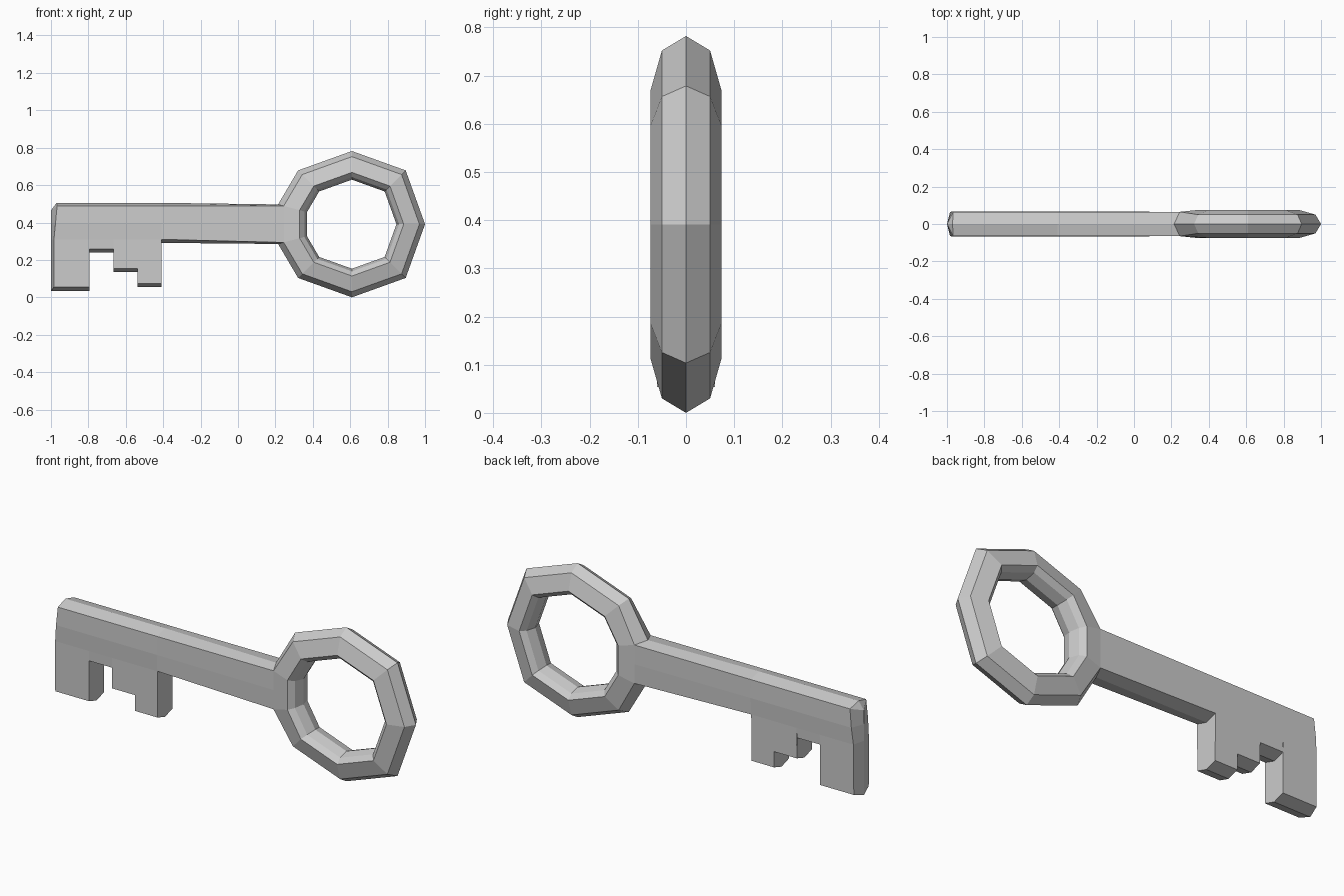
import bpy, bmesh
from math import sin, cos, radians

if "Cube" in bpy.data.objects:
    bpy.data.objects.remove(bpy.data.objects["Cube"])

CX, CZ = 0.609, 0.391          # centre of the ring


def finish(bm, name):
    bmesh.ops.remove_doubles(bm, verts=bm.verts, dist=0.0005)
    bmesh.ops.dissolve_degenerate(bm, edges=bm.edges, dist=0.0005)
    bmesh.ops.recalc_face_normals(bm, faces=bm.faces)
    mesh = bpy.data.meshes.new(name)
    bm.to_mesh(mesh)
    bm.free()
    ob = bpy.data.objects.new(name, mesh)
    bpy.context.collection.objects.link(ob)
    return ob


def face(bm, pts):
    bm.faces.new([bm.verts.new(p) for p in pts])


# Ring handle: faceted section swept round nine corners, open where the shank joins
half = [(0.391, 0), (0.361, 0.05), (0.277, 0.074), (0.252, 0.05), (0.238, 0)]
profile = half + [(r, -y) for r, y in half[-2:0:-1]]
corners = [(0, 1), (45, 1.04), (90, 1), (135, 1.04), (165, 1.045),
           (195, 1.045), (225, 1.04), (270, 1), (315, 1.04)]


def ring_section(angle, scale):
    a = radians(angle)
    neck = angle in (165, 195)
    pts = []
    for r, y in profile:
        if neck and r == 0.361:
            y = 0.065 if y > 0 else -0.065
        pts.append((CX + r * scale * cos(a), y, CZ + r * scale * sin(a)))
    return pts


rings = [ring_section(*c) for c in corners]
bm = bmesh.new()
n = len(profile)
for i, a in enumerate(rings):
    b = rings[(i + 1) % len(rings)]
    for j in range(n):
        if corners[i][0] == 165 and j in (0, n - 1):
            continue
        k = (j + 1) % n
        face(bm, [a[j], a[k], b[k], b[j]])
finish(bm, "ring_handle")

# Shank and bit: pointed plate section in columns, each with its own bottom height
steps = [(-0.985, 0.035), (-0.795, 0.24), (-0.665, 0.135), (-0.537, 0.055), (-0.41, 0.291)]
neck_top, neck_low = rings[4], rings[5]


def section(x, bottom, side=1):
    return [(x, 0, 0.505), (x, side * 0.065, 0.488), (x, side * 0.067, 0.395),
            (x, side * 0.062, 0.31), (x, side * 0.06, bottom + 0.019), (x, 0, bottom)]


def start_section(s):
    return [(-0.97, 0, 0.505), (-0.967, s * 0.065, 0.488), (-0.976, s * 0.067, 0.395),
            (-0.984, s * 0.062, 0.31), (-0.985, s * 0.06, 0.054), (-1, 0, 0.035)]


def end_section(s):
    t, l = neck_top[1], neck_low[1]
    mid = (t[0], s * 0.065, CZ)
    low = (l[0], s * 0.065, l[2])
    return [neck_top[0], (t[0], s * 0.065, t[2]), mid, low, low, neck_low[0]]


bm = bmesh.new()
for s in (1, -1):
    for i, (x, bottom) in enumerate(steps):
        last = i == len(steps) - 1
        a = start_section(s) if i == 0 else section(x, bottom, s)
        b = end_section(s) if last else section(steps[i + 1][0], bottom, s)
        for j in range(5):
            if last and j == 3:
                continue
            if last and j == 4:
                face(bm, [a[3], b[3], b[5], a[5]])
            else:
                face(bm, [a[j], b[j], b[j + 1], a[j + 1]])
    # Ridged tip of the key
    e = start_section(s)
    face(bm, [e[0], e[1], (-1, 0, 0.465)])
    face(bm, [e[1], e[2], (-1, 0, 0.395), (-1, 0, 0.465)])
    face(bm, [e[2], e[3], (-1, 0, 0.31), (-1, 0, 0.395)])
    face(bm, [e[3], e[4], e[5], (-1, 0, 0.31)])

# Upright walls between neighbouring teeth
for (x0, b0), (x, b1) in zip(steps, steps[1:]):
    y1 = 0.062 if b1 > 0.28 else 0.06
    face(bm, [(x, 0.06, b0 + 0.019), (x, 0, b0), (x, -0.06, b0 + 0.019),
              (x, -y1, b1 + 0.019), (x, 0, b1), (x, y1, b1 + 0.019)])
blade = finish(bm, "shank_and_bit")

# Ground the ring on z = 0 and set the overall span
for ob in bpy.context.collection.objects:
    for p in ob.data.polygons:
        p.use_smooth = False
